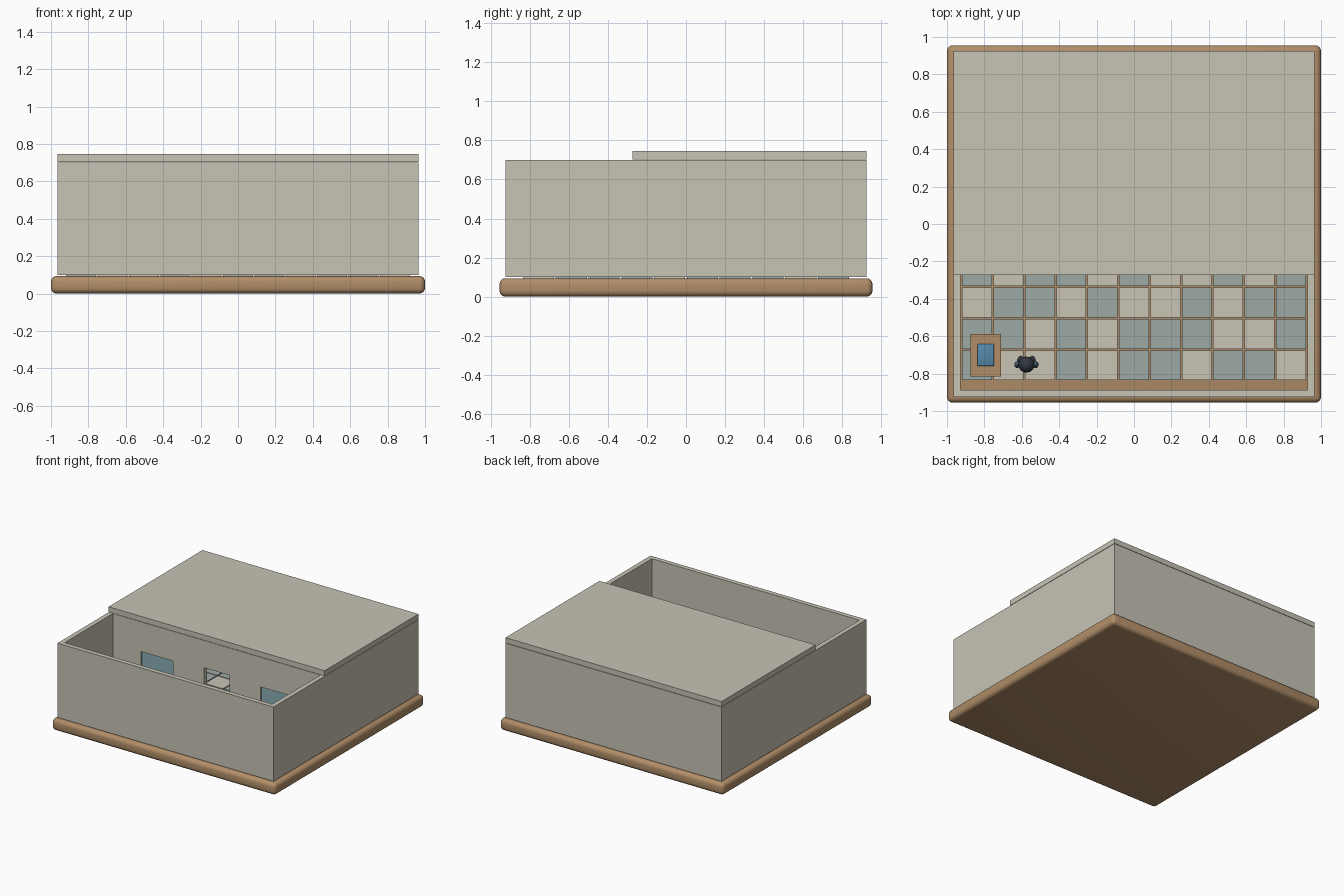
import bpy, bmesh
from mathutils import Vector

if "Cube" in bpy.data.objects:
    bpy.data.objects.remove(bpy.data.objects["Cube"])


def mat(name, r, g, b):
    m = bpy.data.materials.new(name)
    m.diffuse_color = (r, g, b, 1)
    m.use_nodes = True
    m.node_tree.nodes["Principled BSDF"].inputs["Base Color"].default_value = m.diffuse_color
    return m


PLASTER = mat("plaster", 0.57, 0.55, 0.46)
WOOD = mat("wood", 0.44, 0.27, 0.14)
CREAM = mat("cream_tile", 0.58, 0.55, 0.46)
TEAL = mat("teal_tile", 0.34, 0.41, 0.38)
GLASS = mat("glass", 0.25, 0.42, 0.45)
SCREEN = mat("screen_blue", 0.09, 0.25, 0.40)
DARK = mat("dark", 0.03, 0.04, 0.05)
CLOTH = mat("cloth_blue", 0.07, 0.14, 0.20)


def box(name, x, y, z, m, bevel=0, segs=3):
    """Box from (min, max) ranges on each axis."""
    bm = bmesh.new()
    bmesh.ops.create_cube(bm, size=1)
    for v in bm.verts:
        v.co = Vector([r[0] if c < 0 else r[1] for c, r in zip(v.co, (x, y, z))])
    me = bpy.data.meshes.new(name)
    bm.to_mesh(me)
    bm.free()
    ob = bpy.data.objects.new(name, me)
    bpy.context.collection.objects.link(ob)
    me.materials.append(m)
    if bevel:
        mod = ob.modifiers.new("bevel", 'BEVEL')
        mod.width, mod.segments = bevel, segs
        for p in me.polygons:
            p.use_smooth = True
    return ob


def ball(name, loc, scale, m):
    bpy.ops.mesh.primitive_uv_sphere_add(segments=16, ring_count=10, radius=1, location=loc)
    ob = bpy.context.object
    ob.name, ob.scale = name, scale
    ob.data.materials.append(m)
    bpy.ops.object.shade_smooth()


# rounded wooden base
box("base", (-1, 1), (-0.955, 0.955), (0, 0.094), WOOD, 0.03, 4)

# outer walls
WZ = (0.1, 0.7)
X, Y, T = 0.965, 0.925, 0.038
box("front_wall", (-X, X), (-Y, -Y + T), WZ, PLASTER)
box("back_wall", (-X, X), (Y - T, Y), WZ, PLASTER)
box("left_wall", (-X, -X + T), (-Y + T, Y - T), WZ, PLASTER)
box("right_wall", (X - T, X), (-Y + T, Y - T), WZ, PLASTER)

# roof over the rear room
box("roof", (-X, X), (-0.273, Y), (0.703, 0.745), PLASTER)

# floor tiles in two colours
P, G = 0.1678, 0.004
patterns = ("TCCTCTTCTTC", "TTCTCTTTCCT", "CTTCTCCTCTT", "TCTTCTCCTCT")
for r in range(10):
    for c in range(11):
        x, y = (c - 5.5) * P, (r - 5) * P
        m = TEAL if patterns[r % 4][c] == "T" else CREAM
        box("floor_tile", (x + G, x + P - G), (y + G, y + P - G), (0.094, 0.103), m)

# facade of the rear room: piers, door and window lintels, sills and glass
FY = (-0.272, -0.234)
for s in (-1, 1):
    def span(a, b):
        return tuple(sorted((s * a, s * b)))
    box("facade_outer_pier", span(0.677, 0.927), FY, WZ, PLASTER)
    box("facade_inner_pier", span(0.115, 0.392), FY, WZ, PLASTER)
    box("window_lintel", span(0.392, 0.677), FY, (0.46, 0.7), PLASTER)
    box("window_sill", span(0.392, 0.677), FY, (0.1, 0.26), PLASTER)
    box("window_glass", span(0.392, 0.677), (-0.26, -0.246), (0.26, 0.46), GLASS)
box("door_lintel", (-0.115, 0.115), FY, (0.48, 0.7), PLASTER)

# desk with a blue pad
box("desk_top", (-0.875, -0.71), (-0.815, -0.587), (0.225, 0.245), WOOD)
for x in (-0.87, -0.735):
    for y in (-0.81, -0.612):
        box("desk_leg", (x, x + 0.02), (y, y + 0.02), (0.1, 0.225), WOOD)
box("desk_pad", (-0.838, -0.748), (-0.76, -0.642), (0.245, 0.26), SCREEN, 0.006, 2)

# small standing figure
FX, FYC = -0.575, -0.752
ball("figure_head", (FX, FYC, 0.36), (0.043, 0.043, 0.045), DARK)
box("figure_body", (FX - 0.036, FX + 0.036), (FYC - 0.025, FYC + 0.025), (0.2, 0.32), CLOTH, 0.01)
for s in (-1, 1):
    ball("figure_arm", (FX + s * 0.05, FYC, 0.26), (0.015, 0.018, 0.06), CLOTH)
    box("figure_leg", (FX + s * 0.02 - 0.014, FX + s * 0.02 + 0.014),
        (FYC - 0.016, FYC + 0.016), (0.1, 0.2), DARK)
    ball("figure_foot", (FX + s * 0.03, FYC + 0.022, 0.115), (0.018, 0.024, 0.014), DARK)
